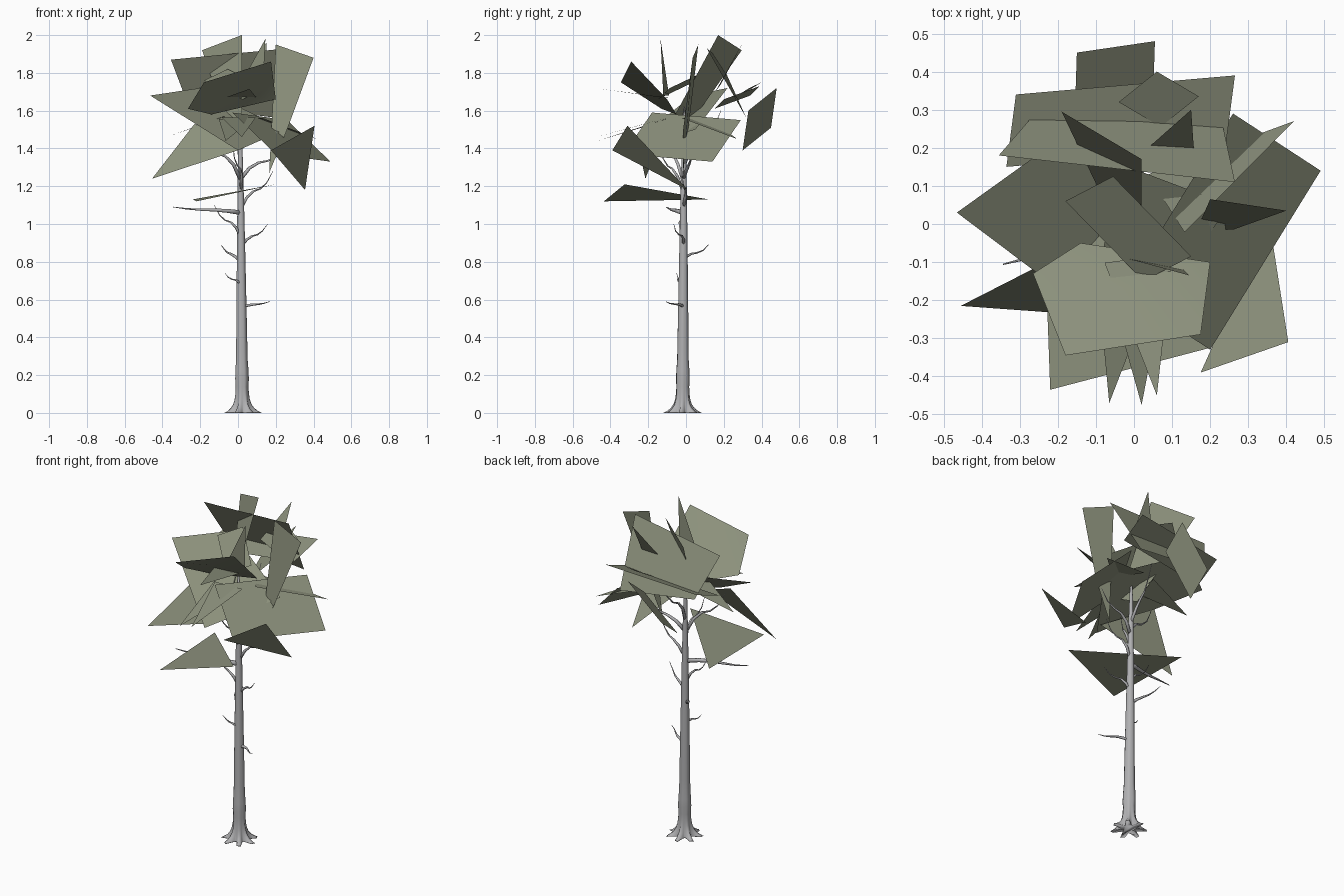
import bpy, bmesh, math
from mathutils import Vector

if "Cube" in bpy.data.objects:
    bpy.data.objects.remove(bpy.data.objects["Cube"])


def material(name, col):
    m = bpy.data.materials.new(name)
    m.diffuse_color = (*col, 1)
    m.use_nodes = True
    m.node_tree.nodes["Principled BSDF"].inputs["Base Color"].default_value = m.diffuse_color
    return m


BARK = material("grey_bark", (0.44, 0.44, 0.45))
LEAF = material("dull_green_leaf", (0.26, 0.28, 0.20))


def finish(name, bm, mat, smooth):
    me = bpy.data.meshes.new(name)
    bm.to_mesh(me)
    bm.free()
    me.materials.append(mat)
    for p in me.polygons:
        p.use_smooth = smooth
    bpy.context.collection.objects.link(bpy.data.objects.new(name, me))


def bridge(bm, rings):
    n = len(rings[0])
    for a, b in zip(rings, rings[1:]):
        for i in range(n):
            j = (i + 1) % n
            bm.faces.new((a[i], a[j], b[j], b[i]))
    bm.faces.new(rings[-1])
    bm.faces.new(rings[0][::-1])


# trunk: tapering column that flares into seven lobed roots at the ground
HEIGHT = 1.62
bm = bmesh.new()
rings = []
for k in range(25):
    z = HEIGHT * (k / 24) ** 2
    flare = math.exp(-z / 0.035)
    knot = 0.005 * math.exp(-((z - 0.2) / 0.04) ** 2)
    r = 0.031 * (1 - z / HEIGHT) ** 0.65 + 0.003 + 0.04 * flare + knot
    lobe = 0.48 * flare + 0.03 * (1 - z / HEIGHT)
    ring = []
    for i in range(28):
        a = math.tau * i / 28
        q = r * (1 + lobe * math.cos(7 * a + 0.6))
        ring.append(bm.verts.new((0.022 - 0.007 * z + q * math.cos(a),
                                  -0.018 + 0.005 * z + q * math.sin(a), z)))
    rings.append(ring)
bridge(bm, rings)
finish("trunk", bm, BARK, True)


# branches: tapered tubes that curve upward away from the trunk
def branch(name, z, azimuth, reach, rise):
    az = math.radians(azimuth)
    out = Vector((math.cos(az), math.sin(az), 0))
    side = Vector((-out.y, out.x, 0))
    bm = bmesh.new()
    rings = []
    for k in range(6):
        t = k / 5
        p = Vector((0.015, -0.015, z)) + out * reach * t + side * 0.012 * math.sin(5 * t)
        p.z += rise * (t + 0.12 * math.sin(math.tau * t))
        up = (Vector((0, 0, reach)) - out * rise).normalized()
        r = (0.006 + 0.022 * reach) * (1 - 0.88 * t)
        rings.append([bm.verts.new(p + r * (math.cos(i * math.pi / 3) * side + math.sin(i * math.pi / 3) * up))
                      for i in range(6)])
    bridge(bm, rings)
    finish(name, bm, BARK, True)


# height on trunk, direction, reach, rise
branches = [(.56, -27, .18, .03), (.67, -150, .09, .07), (.80, 132, .17, .09), (.88, -15, .15, .12),
            (.93, -172, .14, .17), (1.08, 3, .17, .20), (1.06, -164, .37, .03), (1.23, -157, .23, .27),
            (1.24, 14, .25, .18), (1.17, -103, .14, .26), (1.3, 90, .20, .30)]
for i, b in enumerate(branches):
    branch(f"branch_{i + 1}", *b)


# foliage: flat upward-facing cards; a bulge bends the centre
def card(name, *pts, bulge=0):
    bm = bmesh.new()
    pts = [Vector(p) for p in pts]
    nrm = (pts[1] - pts[0]).cross(pts[2] - pts[0]).normalized()
    if nrm.z < 0:
        pts.reverse()
        nrm = -nrm
    vs = [bm.verts.new(p) for p in pts]
    if bulge:
        c = bm.verts.new(sum(pts, Vector()) / len(pts) + nrm * bulge)
        for i in range(len(vs)):
            bm.faces.new((vs[i - 1], vs[i], c))
    else:
        bm.faces.new(vs)
    finish(name, bm, LEAF, bool(bulge))


def quad_card(name, a, b, c):
    """Parallelogram: the fourth corner follows from the other three."""
    a, b, c = Vector(a), Vector(b), Vector(c)
    card(name, a, b, c, a + c - b)


quad_card("back_canopy", (-.31, .34, 1.68), (.265, .39, 1.73), (.24, .2, 1.66))
card("upper_canopy", (-.355, .18, 1.87), (.265, .11, 1.93), (.22, .32, 1.56), (-.26, .29, 1.62))
card("crown_tip", (-.19, .295, 1.92), (.02, .17, 2.0), (.02, -.1, 1.5), (-.04, -.02, 1.47))
quad_card("back_leaf", (-.15, .45, 1.51), (.055, .48, 1.72), (.05, .33, 1.6))
quad_card("back_slope", (.06, .4, 1.75), (.17, .335, 1.72), (.07, .255, 1.67))
card("crown_sliver", (.15, .3, 1.96), (.16, .155, 1.7), (.02, .185, 1.74))
card("left_canopy", (-.465, .03, 1.68), (-.2, .22, 1.72), (.25, .05, 1.5), (0, -.32, 1.39))
quad_card("right_canopy", (.26, .29, 1.55), (.49, .14, 1.33), (.2, -.33, 1.37))
quad_card("top_leaf", (-.18, .06, 1.76), (-.055, .125, 1.82), (.15, -.085, 1.72))
card("front_canopy", (-.18, -.345, 1.75), (.175, -.29, 1.86), (.2, -.1, 1.66),
     (-.14, -.05, 1.58), (-.265, -.13, 1.61), bulge=.015)
card("tall_right_leaf", (.2, .065, 1.95), (.4, .035, 1.88), (.26, -.015, 1.5), (.165, -.015, 1.27))
card("front_needle", (-.02, -.09, 1.68), (.145, -.135, 1.98), (.13, -.12, 1.68))
card("low_right_leaf", (.355, .01, 1.18), (.405, -.31, 1.52), (.175, -.39, 1.39))
card("low_left_leaf", (-.455, -.215, 1.24), (-.23, -.1, 1.53), (.03, -.25, 1.40))
card("lowest_leaf", (-.22, -.435, 1.12), (.2, -.325, 1.21), (-.24, .12, 1.13))


# spikes: slim triangles pointing out of the crown, given by tip only
def spike(name, x, y, z):
    tip = Vector((x, y, z))
    side = Vector((-y, x, 0)).normalized() * 0.09
    root = Vector((x * 0.2, y * 0.2, z * 0.4 + 0.98))
    card(name, tip, root + side, root - side)


for i, tip in enumerate([(.02, -.475, 1.46), (.06, -.45, 1.715), (-.065, -.47, 1.44),
                         (-.35, .04, 1.47), (.42, .27, 1.45)]):
    spike(f"leaf_spike_{i + 1}", *tip)
